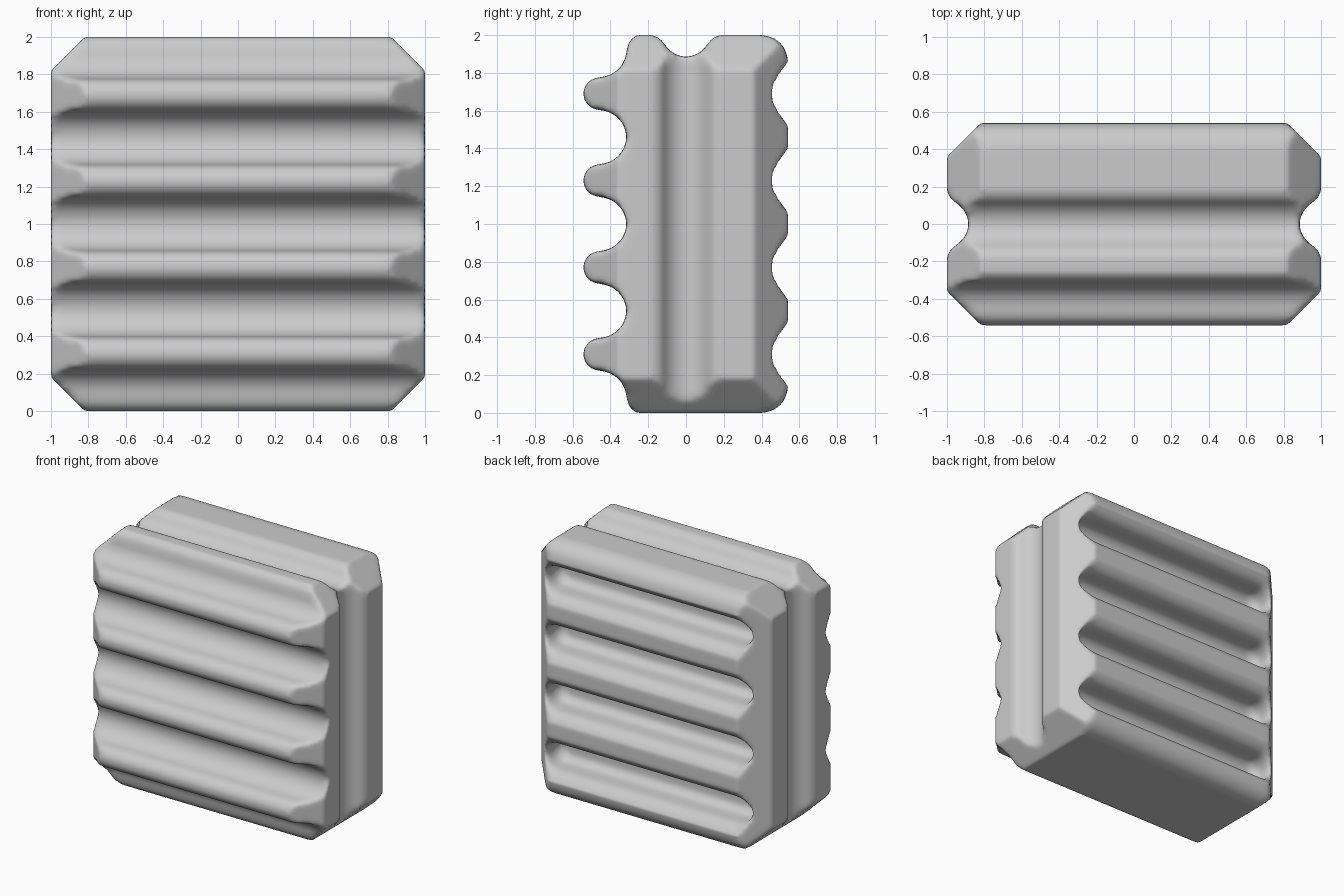
import bpy, bmesh
from math import sin, cos, pi

if "Cube" in bpy.data.objects:
    bpy.data.objects.remove(bpy.data.objects["Cube"])


def mesh_object(name, rings):
    """Closed solid lofted through equal-length rings of points."""
    bm = bmesh.new()
    loops = [[bm.verts.new(p) for p in ring] for ring in rings]
    n = len(loops[0])
    for a, b in zip(loops, loops[1:]):
        for i in range(n):
            j = (i + 1) % n
            bm.faces.new((a[i], a[j], b[j], b[i]))
    bm.faces.new(loops[0])
    bm.faces.new(loops[-1])
    bmesh.ops.recalc_face_normals(bm, faces=bm.faces)
    me = bpy.data.meshes.new(name)
    bm.to_mesh(me)
    bm.free()
    ob = bpy.data.objects.new(name, me)
    bpy.context.collection.objects.link(ob)
    return ob


def prism(name, pts, axis, lo, hi):
    place = {'x': lambda a, b, t: (t, a, b), 'y': lambda a, b, t: (a, t, b),
             'z': lambda a, b, t: (a, b, t)}[axis]
    return mesh_object(name, [[place(a, b, t) for a, b in pts] for t in (lo, hi)])


def apply(ob, kind, **props):
    mod = ob.modifiers.new(kind.title(), kind)
    for k, v in props.items():
        setattr(mod, k, v)
    bpy.context.view_layer.objects.active = ob
    bpy.ops.object.modifier_apply(modifier=mod.name)


def boolean(ob, cutter, op='DIFFERENCE'):
    cutter.hide_render = True
    apply(ob, 'BOOLEAN', object=cutter, operation=op, solver='EXACT')
    bpy.data.objects.remove(cutter)


def arc(cy, cz, r, a0, a1, n=12):
    return [(cy + r * cos(a0 + (a1 - a0) * i / n), cz + r * sin(a0 + (a1 - a0) * i / n))
            for i in range(n + 1)]


FIN, VALLEY, Y0 = 0.087, 0.143, -0.458
fins = [0.31 + 0.46 * i for i in range(4)]

# Side profile: wavy front fins, rounded back edges
profile = [(-0.265, 0.0), (-0.30, 0.03)]
profile += arc(Y0, 0.08, VALLEY, 0, pi / 2 - 0.05, 7)
for i, z in enumerate(fins):
    profile += arc(Y0, z, FIN, 1.5 * pi, 0.5 * pi)
    if i < 3:
        profile += arc(Y0, z + 0.23, VALLEY, -pi / 2 + 0.05, pi / 2 - 0.05)
profile += arc(Y0, 1.92, VALLEY, -pi / 2 + 0.05, 0, 7)
profile += [(-0.30, 1.97), (-0.265, 2.0)]
profile += arc(0.40, 1.86, 0.14, pi / 2, 0, 8) + arc(0.40, 0.14, 0.14, 0, -pi / 2, 8)
block = prism("ribbed_block", profile, 'x', -1.05, 1.05)

# Chamfered ends, seen from the front and from the top
for axis, mid, half in (('y', 1.0, 1.02), ('z', 0.0, 0.56)):
    h = half - 0.20
    octagon = [(1, mid - h), (1, mid + h), (0.8, mid + half), (-0.8, mid + half),
               (-1, mid + h), (-1, mid - h), (-0.8, mid - half), (0.8, mid - half)]
    boolean(block, prism("end_chamfer", octagon, axis, -3, 3), 'INTERSECT')

# Round-ended back slots with flared mouths, matching the fins
depth_radius = [(0.295, 0.05), (0.315, 0.08), (0.345, 0.098), (0.455, 0.102),
                (0.49, 0.115), (0.515, 0.135), (0.535, 0.165), (0.60, 0.20)]
for z in fins:
    rings = []
    for y, r in depth_radius:
        right = arc(0.785, z, r, -pi / 2, pi / 2)
        left = arc(-0.785, z, r, pi / 2, 1.5 * pi)
        rings.append([(a, y, b) for a, b in right + left])
    boolean(block, mesh_object("back_slot", rings))

# Grooves along the top and both sides: (offset across, depth from face)
half = [(0.03, -0.113), (0.06, -0.10), (0.09, -0.08), (0.11, -0.055),
        (0.125, -0.03), (0.145, -0.012), (0.18, 0.003), (0.18, 0.1)]
groove = [(-w, d) for w, d in reversed(half)] + [(0, -0.117)] + half
boolean(block, prism("top_groove", [(w, 2 + d) for w, d in groove], 'x', -2, 2))
for s in (-1, 1):
    boolean(block, prism("side_groove", [(s * (1 + d), w) for w, d in groove], 'z', -1, 3))

# Soften every edge
apply(block, 'REMESH', mode='VOXEL', voxel_size=0.02)
apply(block, 'SMOOTH', factor=0.5, iterations=8)
block.data.polygons.foreach_set("use_smooth", [True] * len(block.data.polygons))
block.data.update()
